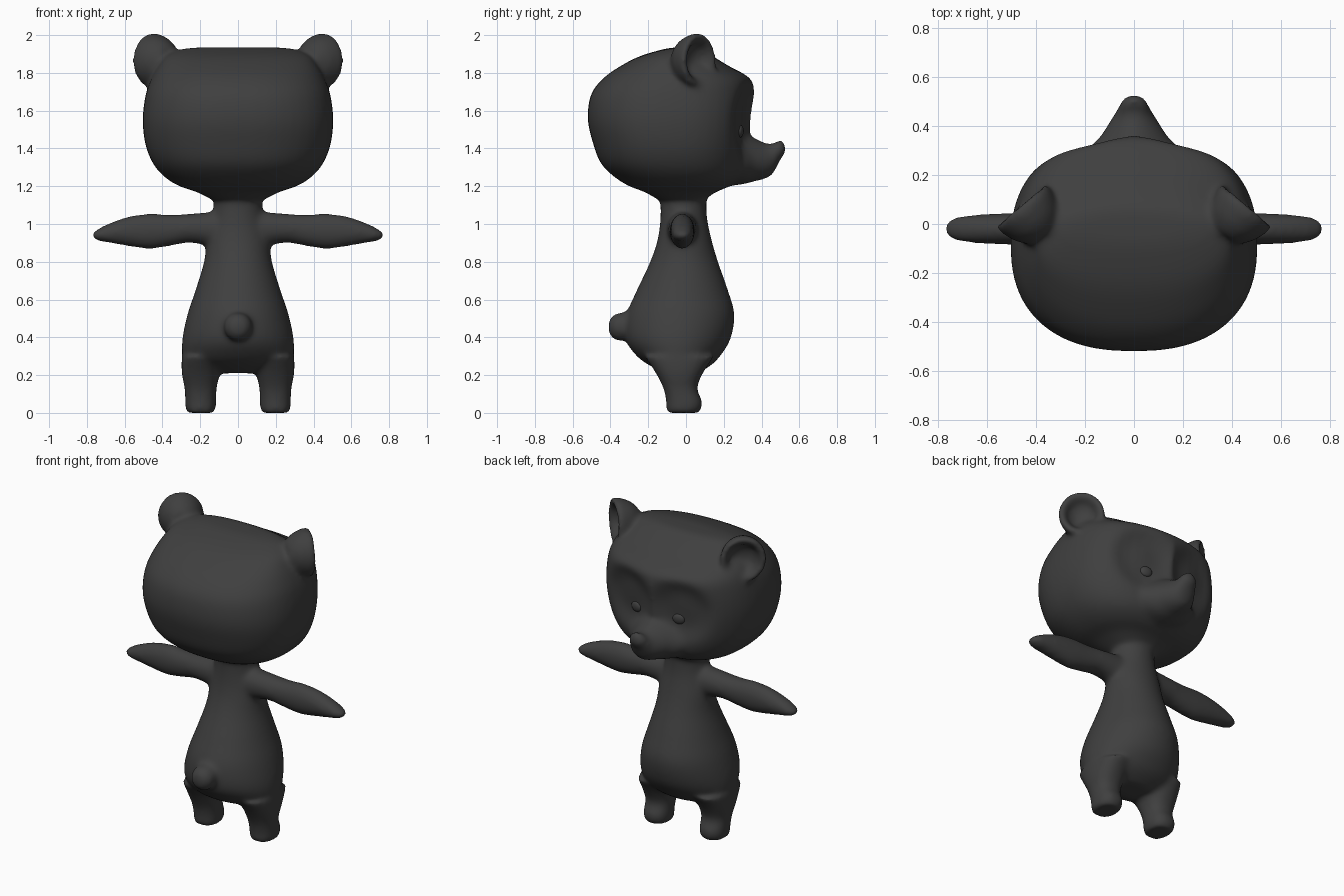
import bpy, bmesh, math
from mathutils import Matrix, Vector

cube = bpy.data.objects.get("Cube")
if cube:
    bpy.data.objects.remove(cube)

fur = bpy.data.materials.new("charcoal")
fur.use_nodes = True
fur.diffuse_color = (0.05, 0.05, 0.05, 1)
fur.node_tree.nodes["Principled BSDF"].inputs["Base Color"].default_value = fur.diffuse_color


def catmull(a, b, c, d, t):
    return [0.5 * (2*q + (r - p)*t + (2*p - 5*q + 4*r - s)*t*t + (3*q - p - 3*r + s)*t**3)
            for p, q, r, s in zip(a, b, c, d)]


def loft(bm, axis, sections, centre=0, power=2, sides=(1,), place=None, steps=4, segs=48):
    """Skin over rings; a section is (position, half width, low, high)."""
    rows = []
    for i in range(len(sections) - 1):
        four = [sections[min(max(i + k, 0), len(sections) - 1)] for k in (-1, 0, 1, 2)]
        rows += [catmull(*four, k / steps) for k in range(steps)]
    rows.append(sections[-1])
    for side in sides:
        rings = []
        for t, half, low, high in rows:
            ring = []
            for j in range(segs):
                a = math.tau * j / segs
                c, s = math.cos(a), math.sin(a)
                u = centre + half * math.copysign(abs(c) ** (2 / power), c)
                v = (low + high) / 2 + (high - low) / 2 * math.copysign(abs(s) ** (2 / power), s)
                p = Vector({"X": (t, u, v), "Y": (u, t, v), "Z": (u, v, t)}[axis])
                if place:
                    p = place @ p
                p.x *= side
                ring.append(bm.verts.new(p))
            rings.append(ring)
        for lower, upper in zip(rings, rings[1:]):
            for j in range(segs):
                k = (j + 1) % segs
                bm.faces.new((lower[j], lower[k], upper[k], upper[j]))
        bm.faces.new(rings[0])
        bm.faces.new(rings[-1])


def make_object(name, bm):
    bmesh.ops.recalc_face_normals(bm, faces=bm.faces[:])
    mesh = bpy.data.meshes.new(name)
    bm.to_mesh(mesh)
    bm.free()
    mesh.materials.append(fur)
    ob = bpy.data.objects.new(name, mesh)
    bpy.context.collection.objects.link(ob)
    return ob


def apply_modifier(ob, kind, **settings):
    mod = ob.modifiers.new(kind.title(), kind)
    for key, value in settings.items():
        setattr(mod, key, value)
    bpy.context.view_layer.objects.active = ob
    bpy.ops.object.modifier_apply(modifier=mod.name)


both = (1, -1)
bm = bmesh.new()

# Head
loft(bm, "Z", [
    (1.13, .14, -.15, .10), (1.17, .22, -.22, .16), (1.2, .31, -.3, .23),
    (1.25, .39, -.38, .29), (1.32, .45, -.45, .32), (1.42, .49, -.49, .34),
    (1.55, .505, -.52, .36), (1.68, .49, -.505, .365), (1.77, .46, -.44, .34),
    (1.84, .42, -.34, .22), (1.89, .38, -.24, .14), (1.925, .3, -.12, .08),
    (1.935, .2, -.06, .05)], power=2.4)

# Snout with upturned nose
loft(bm, "Y", [
    (.2, .24, 1.2, 1.5), (.3, .2, 1.21, 1.48), (.36, .14, 1.225, 1.46),
    (.42, .1, 1.24, 1.43), (.46, .075, 1.265, 1.425), (.5, .058, 1.34, 1.445),
    (.528, .038, 1.375, 1.435)])

# Torso and neck
loft(bm, "Z", [
    (.21, .14, -.1, .06), (.25, .23, -.19, .13), (.3, .29, -.26, .18),
    (.39, .295, -.32, .235), (.52, .268, -.315, .257), (.65, .225, -.26, .222),
    (.8, .18, -.19, .17), (.92, .165, -.15, .135), (1.05, .135, -.135, .11),
    (1.2, .12, -.14, .11)])

# Legs
loft(bm, "Z", [
    (0, .07, -.1, .07), (.02, .08, -.105, .08), (.06, .082, -.105, .087),
    (.13, .085, -.12, .06), (.21, .1, -.16, .09), (.3, .1, -.22, .15)],
    centre=.198, power=2.3, sides=both)

# Arms
loft(bm, "X", [
    (.08, .085, .87, 1.07), (.25, .075, .9, 1.055), (.36, .068, .883, 1.05),
    (.47, .066, .868, 1.055), (.58, .062, .882, 1.04), (.68, .056, .9, 1.005),
    (.74, .045, .91, .975), (.77, .025, .925, .955)], centre=-.02, sides=both)

# Round tail
loft(bm, "Y", [
    (-.23, .13, .33, .6), (-.31, .08, .38, .54), (-.36, .075, .38, .53),
    (-.395, .055, .4, .51), (-.412, .025, .435, .475)])

# Cupped ears: back bowl, rim, then the hollow inside
ear_place = Matrix.Translation((.435, .045, 1.865)) @ Matrix.Rotation(-.7, 4, "Z")
loft(bm, "Y", [(y, r, -r * 1.08, r * 1.08) for y, r in (
    (-.11, .07), (-.06, .11), (0, .132), (.03, .135), (.045, .12),
    (.03, .095), (-.01, .075), (-.035, .03))], sides=both, place=ear_place)

# Fuse into one skin
body = make_object("body", bm)
apply_modifier(body, "REMESH", mode="VOXEL", voxel_size=.013)
apply_modifier(body, "SMOOTH", factor=.5, iterations=14)

# Press in the eye sockets, with a steeper edge under the brow
for v in body.data.vertices:
    x, y, z = v.co
    if y > .12 and 1.3 < z < 1.85:
        dz = (z - 1.57) / (.16 if z > 1.57 else .19)
        d = ((abs(x) - .18) / .17) ** 2 + dz * dz
        v.co.y -= .055 * math.exp(-d ** 2)
apply_modifier(body, "SMOOTH", factor=.5, iterations=3)
body.data.shade_smooth()

# Eyes seated on the face
bm = bmesh.new()
for side in both:
    hit, spot, normal, index = body.ray_cast((side * .15, 2, 1.49), (0, -1, 0))
    turn = normal.to_track_quat("Y", "Z").to_matrix().to_4x4()
    shape = Matrix.Translation(spot) @ turn @ Matrix.Diagonal((.038, .016, .032, 1))
    bmesh.ops.create_uvsphere(bm, u_segments=24, v_segments=12, radius=1, matrix=shape)
eyes = make_object("eyes", bm)
eyes.data.shade_smooth()
